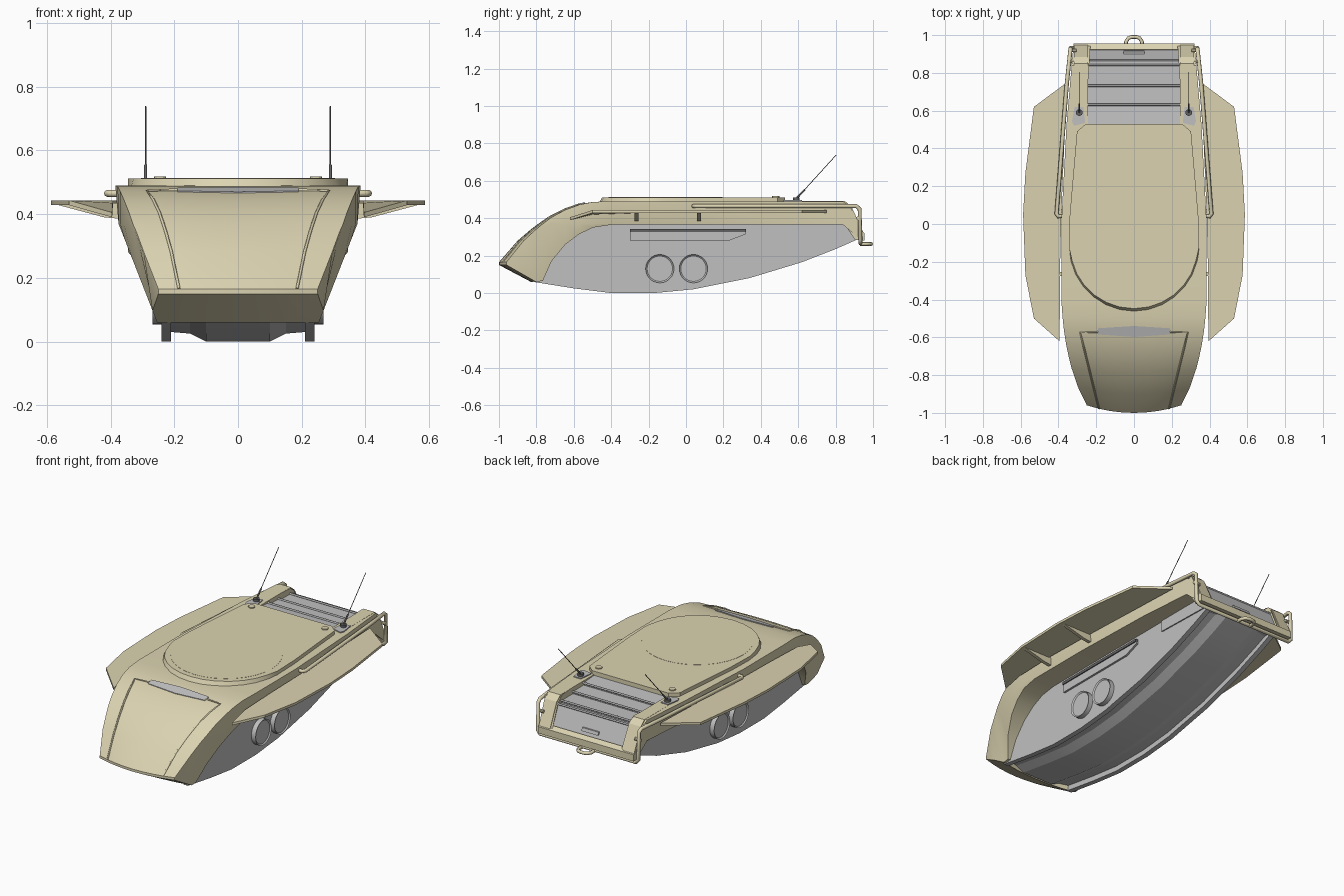
import bpy, bmesh, math
from mathutils import Vector, Matrix

if "Cube" in bpy.data.objects:
    bpy.data.objects.remove(bpy.data.objects["Cube"])

def material(name, c):
    m = bpy.data.materials.new(name)
    m.diffuse_color = (*c, 1)
    m.use_nodes = True
    m.node_tree.nodes["Principled BSDF"].inputs["Base Color"].default_value = m.diffuse_color
    return m

TAN = material("sand_tan", (0.71, 0.65, 0.44))
GREY = material("steel_grey", (0.53, 0.53, 0.53))
DARK = material("dark_grey", (0.12, 0.12, 0.12))

def finish(name, bm, mat, smooth=30, mirror=False):
    me = bpy.data.meshes.new(name)
    bm.to_mesh(me)
    bm.free()
    me.materials.append(mat)
    me.polygons.foreach_set("use_smooth", [True] * len(me.polygons))
    me.set_sharp_from_angle(angle=math.radians(smooth))
    ob = bpy.data.objects.new(name, me)
    bpy.context.collection.objects.link(ob)
    if mirror:
        ob.modifiers.new("mirror", "MIRROR")
    return ob

def slab(name, pts, vec, mat, mirror=False):
    """Planar outline extruded along a vector."""
    bm = bmesh.new()
    f = bm.faces.new([bm.verts.new(p) for p in pts])
    r = bmesh.ops.extrude_face_region(bm, geom=[f], use_keep_orig=True)
    bmesh.ops.translate(bm, vec=vec, verts=[v for v in r["geom"] if isinstance(v, bmesh.types.BMVert)])
    bmesh.ops.recalc_face_normals(bm, faces=bm.faces)
    return finish(name, bm, mat, 20, mirror)

def side_profile(name, yz, x0, x1, mat, mirror=False):
    return slab(name, [(x0, y, z) for y, z in yz], (x1 - x0, 0, 0), mat, mirror)

def grid(name, rows, mat, flip=False, skip=lambda i, j: False, smooth=30):
    bm = bmesh.new()
    vs = [[bm.verts.new(p) for p in r] for r in rows]
    for i in range(len(vs) - 1):
        for j in range(len(vs[i]) - 1):
            if not skip(i, j):
                q = [vs[i][j], vs[i][j+1], vs[i+1][j+1], vs[i+1][j]]
                bm.faces.new(q[::-1] if flip else q)
    return finish(name, bm, mat, smooth, True)

def tube(name, pts, r, mat, res=2):
    cu = bpy.data.curves.new(name, "CURVE")
    cu.dimensions = "3D"
    cu.bevel_depth, cu.bevel_resolution, cu.use_fill_caps = r, res, True
    sp = cu.splines.new("POLY")
    sp.points.add(len(pts) - 1)
    for p, c in zip(sp.points, pts):
        p.co = (*c, 1)
    cu.materials.append(mat)
    ob = bpy.data.objects.new(name, cu)
    bpy.context.collection.objects.link(ob)

def disc(name, loc, axis, r, h, mat, seg=24, rim=0, mirror=False):
    bm = bmesh.new()
    bmesh.ops.create_cone(bm, cap_ends=True, segments=seg, radius1=r, radius2=r, depth=h)
    if rim:
        top = [f for f in bm.faces if f.normal.z > 0.9]
        bmesh.ops.inset_region(bm, faces=top, thickness=rim)
        bmesh.ops.translate(bm, vec=(0, 0, -h * 0.2), verts=top[0].verts)
    rot = Vector((0, 0, 1)).rotation_difference(Vector(axis)).to_matrix().to_4x4()
    bmesh.ops.transform(bm, matrix=Matrix.Translation(loc) @ rot, verts=bm.verts)
    return finish(name, bm, mat, 30, mirror)

# Upper shell stations: centre y, top z, half width, lower edge z
ST = [(-1, .165, .25, .15), (-.9, .28, .295, .097), (-.83, .34, .317, .06), (-.79, .37, .33, .065),
      (-.74, .405, .342, .17), (-.66, .445, .358, .26), (-.58, .472, .37, .315), (-.5, .487, .378, .35),
      (-.4, .49, .385, .365), (0, .49, .385, .365), (.53, .49, .357, .365), (.84, .49, .33, .365),
      (.88, .46, .327, .33), (.945, .32, .32, .28)]
FR = (0, .25, .5, .72, 1)

def bow(y):
    return .04 * max(0, min(1, (-.45 - y) / .55))

def slope_x(z):
    return .25 + .125 * (z - .05) / .32

rows = []
for y, zt, w, zl in ST:
    r = [(f * w, y + bow(y) * f * f, zt) for f in FR]
    ye = y + bow(y)
    zk = max(zl + .005, min(.37, zt - .01))
    xl = min(w, slope_x(zl))
    # side wall, lower edge, and underside running in to the vertical hull wall
    r += [(min(w, slope_x(zk)), ye, zk), (xl, ye, zl), (.232, ye, zl)]
    rows.append(r)
grid("upper_shell", rows, TAN, skip=lambda i, j: i >= 10 and j < 3)

# Chin plate below the nose
chin = []
for k, z in ((0, .165), (0, .15), (1, .097), (2, .06), (2, .13)):
    y, w = ST[k][0], ST[k][2]
    w = min(w, slope_x(z)) if z < .14 else w
    if z == .13:
        w = .22
    chin.append([(f * w, y + bow(y) * f * f, z) for f in FR])
grid("chin_plate", chin, TAN, flip=True)

# Lower hull with vertical walls, edge skids and centre keel
def interp(y, tab):
    for a, b in zip(tab, tab[1:]):
        if y <= b[0]:
            return a[1] + (b[1] - a[1]) * (y - a[0]) / (b[0] - a[0])
    return tab[-1][1]

KEEL = [(-.82, .06), (-.6, .025), (-.4, 0), (-.17, 0), (.04, .02), (.34, .08), (.62, .165), (.8, .235), (.925, .29)]
TOP = [(s[0], s[1]) for s in ST]
WALL = .24

rows = []
for y in (-.82, -.76, -.7, -.6, -.5, -.4, -.17, .04, .19, .34, .48, .62, .8, .925):
    zb = interp(y, KEEL)
    zt = max(min(.39, interp(y, TOP) - .06), zb + .02)
    rows.append([(WALL, y, zt), (WALL, y, zb), (.21, y, zb), (.21, y, zb + .03),
                 (.15, y, zb + .025), (.10, y, zb), (0, y, zb)])
grid("lower_hull", rows, GREY, smooth=15)

# Side wheels and exhaust housing
for y in (-.14, .04):
    disc("side_wheel", (WALL + .012, y, .13), (1, 0, 0), .076, .034, GREY, 28, .008, True)
side_profile("exhaust_guard", [(-.3, .28), (.23, .28), (.32, .315), (.32, .326), (-.3, .326)], WALL - .01, WALL + .012, GREY, True)
side_profile("exhaust_slot", [(-.3, .326), (.32, .326), (.32, .342), (-.3, .342)], WALL - .01, WALL + .018, DARK, True)

# Raised deck with sloped front arc, turret ring and bolts
arc = [(.345 * math.cos(a), -.12 + .345 * math.sin(a)) for a in [math.pi + math.pi * i / 14 for i in range(15)]]
deck = arc + [(.34, .05), (.302, .49), (.255, .53), (-.255, .53), (-.302, .49), (-.34, .05)]
ob = slab("raised_deck", [(x, y, .482) for x, y in deck], (0, 0, .03), TAN)
for v in ob.data.vertices:
    if v.co.z > .5 and v.co.y < -.13:
        v.co.x *= .975
        v.co.y = -.12 + (v.co.y + .12) * .95
disc("turret_ring", (0, -.11, .5095), (0, 0, 1), .305, .007, TAN, 32)
disc("deck_bolt", (.245, .48, .512), (0, 0, 1), .019, .012, TAN, 12, mirror=True)

# Front hatch seams and vision block
seam = []
for k in range(7):
    y, zt, w, _ = ST[k]
    x = .185 + .1 * (y + 1) / .42
    seam.append((x, y + bow(y) * (x / w) ** 2, zt + .001))
seam.append((.19, -.572, .476))
for s in (1, -1):
    tube("glacis_seam", [(s * x, y, z) for x, y, z in seam], .005, TAN, res=0)
slab("vision_block", [(-.19, -.585, .473), (0, -.598, .47), (.19, -.585, .473), (.19, -.552, .483), (0, -.54, .485), (-.19, -.552, .483)],
     (0, 0, -.02), GREY)

# Side fenders with ribs
fender = [(.395, -.62, .405), (.53, -.5, .443), (.575, -.27, .443), (.587, .05, .443),
          (.575, .27, .443), (.53, .62, .443), (.355, .75, .443), (.385, .05, .443), (.392, -.25, .443), (.393, -.5, .435)]
slab("side_fender", fender, (0, 0, -.015), TAN, True)
for y in (-.275, .06):
    slab("fender_rib", [(.365, y, .385), (.42, y, .39), (.57, y, .43), (.365, y, .435)], (0, .02, 0), TAN, True)

# Rear: rails, bar, stepped engine grille
side_profile("rear_rail", [(.53, .491), (.85, .491), (.885, .462), (.95, .32), (.95, .285), (.9, .29), (.84, .38), (.53, .4)],
             .243, .318, TAN, True)
side_profile("rear_bar", [(.9, .285), (.955, .28), (.955, .32), (.925, .335)], -.32, .32, TAN)
side_profile("engine_grille", [(.525, .487), (.63, .478), (.63, .466), (.73, .464), (.73, .452), (.84, .452), (.84, .44),
                               (.87, .44), (.922, .32), (.92, .29), (.53, .3)], -.247, .247, GREY)
for y, z in ((.632, .48), (.732, .466), (.842, .455), (.868, .443)):
    tube("grille_slat", [(-.245, y, z), (.245, y, z)], .006, GREY, res=1)
side_profile("grille_handle", [(.903, .35), (.918, .35), (.911, .368), (.896, .368)], -.055, .055, GREY)

# Guard rail around the rear, its mounts and the tow ring
half = [(.365, .045, .465), (.4, .04, .465), (.41, .055, .465), (.355, .75, .465), (.338, .91, .465),
        (.336, .928, .45), (.335, .932, .285), (.318, .932, .266)]
tube("guard_rail", half + [(-x, y, z) for x, y, z in half[::-1]], .011, TAN)
for y, z in ((.86, .465), (.92, .4)):
    disc("rail_mount", (.325, y, z), (1, 0, 0), .01, .04, TAN, 10, mirror=True)
tow = [(.042, .93), (.042, .965), (.03, .984), (.012, .99)]
tube("tow_ring", [(x, y, .262) for x, y in tow] + [(-x, y, .262) for x, y in tow[::-1]], .01, TAN)

# Antennas on grey plates
slab("antenna_plate", [(x, y, .485) for x, y in ((.258, .535), (.318, .52), (.328, .545), (.315, .62), (.268, .62))],
     (0, 0, .011), GREY, True)
disc("antenna_base", (.29, .59, .5), (0, 0, 1), .018, .022, DARK, 14, mirror=True)
for s in (1, -1):
    tube("antenna_spring", [(s * .29, .585, .5), (s * .29, .635, .553)], .005, DARK)
    tube("antenna_whip", [(s * .29, .63, .548), (s * .29, .803, .738)], .0022, DARK, res=1)
